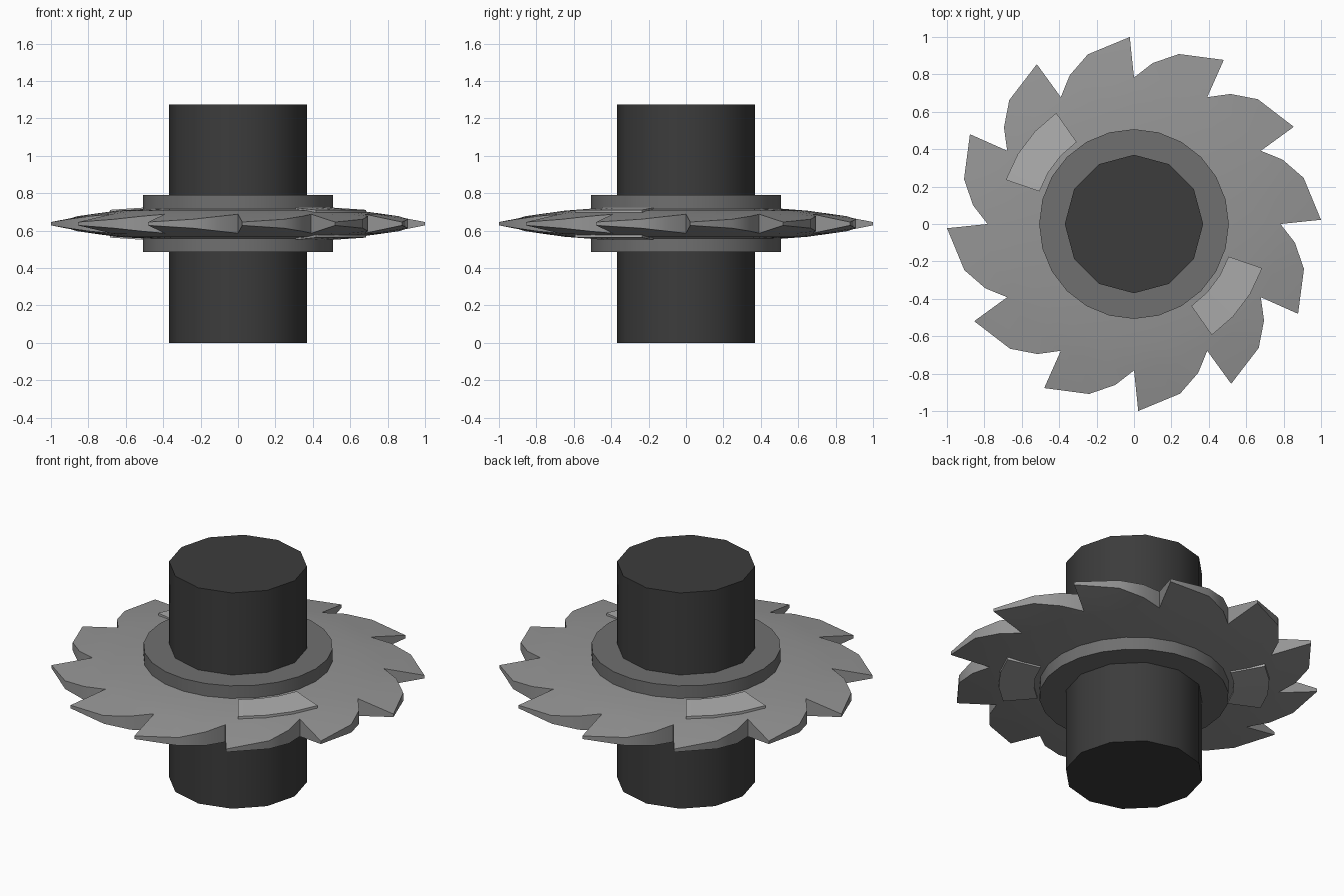
import bpy
import math

if "Cube" in bpy.data.objects:
    bpy.data.objects.remove(bpy.data.objects["Cube"])

MID = 0.637  # height of the blade plane


def finish(ob, grey):
    mat = bpy.data.materials.new(ob.name + "_grey")
    mat.diffuse_color = (grey, grey, grey, 1)
    mat.use_nodes = True
    mat.node_tree.nodes["Principled BSDF"].inputs["Base Color"].default_value = mat.diffuse_color
    ob.data.materials.append(mat)
    bpy.ops.object.select_all(action='DESELECT')
    ob.select_set(True)
    bpy.context.view_layer.objects.active = ob
    bpy.ops.object.shade_smooth_by_angle(angle=math.radians(35))


def cylinder(name, sides, radius, depth, grey):
    bpy.ops.mesh.primitive_cylinder_add(vertices=sides, radius=radius, depth=depth, location=(0, 0, MID))
    ob = bpy.context.object
    ob.name = name
    finish(ob, grey)


def polar(r, deg, h):
    a = math.radians(deg)
    return (r * math.cos(a), r * math.sin(a), MID + h)


class Shell:
    """Collects vertices in mirrored top/bottom pairs."""

    def __init__(self):
        self.verts, self.faces = [], []

    def pair(self, r, deg, h):
        self.verts += [polar(r, deg, h), polar(r, deg, -h)]
        return len(self.verts) - 2

    def caps(self, *ids):  # ids run counter-clockwise seen from above
        self.faces += [list(ids), [i + 1 for i in reversed(ids)]]

    def wall(self, a, b):  # outside lies to the right of a -> b
        self.faces.append([a, a + 1, b + 1, b])

    def build(self, name, grey):
        me = bpy.data.meshes.new(name)
        me.from_pydata(self.verts, [], self.faces)
        ob = bpy.data.objects.new(name, me)
        bpy.context.collection.objects.link(ob)
        # make all normals point outwards
        import bmesh
        bm = bmesh.new()
        bm.from_mesh(me)
        bmesh.ops.recalc_face_normals(bm, faces=bm.faces)
        bm.to_mesh(me)
        bm.free()
        finish(ob, grey)


# shaft and collar
cylinder("shaft", 12, 0.37, 2 * MID, 0.045)
cylinder("collar", 24, 0.507, 0.305, 0.16)

# blade: tapered disc ringed with 12 hooked teeth
TEETH = 12
s = Shell()
inner = [s.pair(0.42, 10 * k, 0.083) for k in range(36)]
mid = [s.pair(0.64, 10 * k, 0.071) for k in range(36)]
rim = [s.pair(0.783, 10 * k, 0.051) for k in range(36)]
for k in range(36):
    n = (k + 1) % 36
    s.caps(inner[k], mid[k], mid[n], inner[n])
    s.caps(mid[k], rim[k], rim[n], mid[n])
    s.wall(inner[n], inner[k])
for t in range(TEETH):
    base = 30 * t
    r0, i2, i1, r1 = [rim[(3 * t + k) % 36] for k in range(4)]
    tip = s.pair(1.0, base + 1.3, 0.009)
    heel = s.pair(0.94, base + 15.2, 0.024)
    back = s.pair(0.866, base + 23.4, 0.04)
    s.caps(r0, tip, heel, i2)
    s.caps(i2, heel, back, i1)
    s.caps(i1, back, r1)
    for a, b in ((r0, tip), (tip, heel), (heel, back), (back, r1)):
        s.wall(a, b)
s.build("toothed_blade", 0.3)

# two raised plates passing through the disc
for number, start in enumerate((-55, 125)):
    p = Shell()
    near = [p.pair(0.535, start + 12 * k, 0.086) for k in range(4)]
    far = [p.pair(0.725, start + 12 * k, 0.074) for k in range(4)]
    for k in range(3):
        p.caps(near[k], far[k], far[k + 1], near[k + 1])
        p.wall(far[k], far[k + 1])
        p.wall(near[k + 1], near[k])
    p.wall(near[0], far[0])
    p.wall(far[3], near[3])
    p.build("plate_%d" % (number + 1), 0.42)
